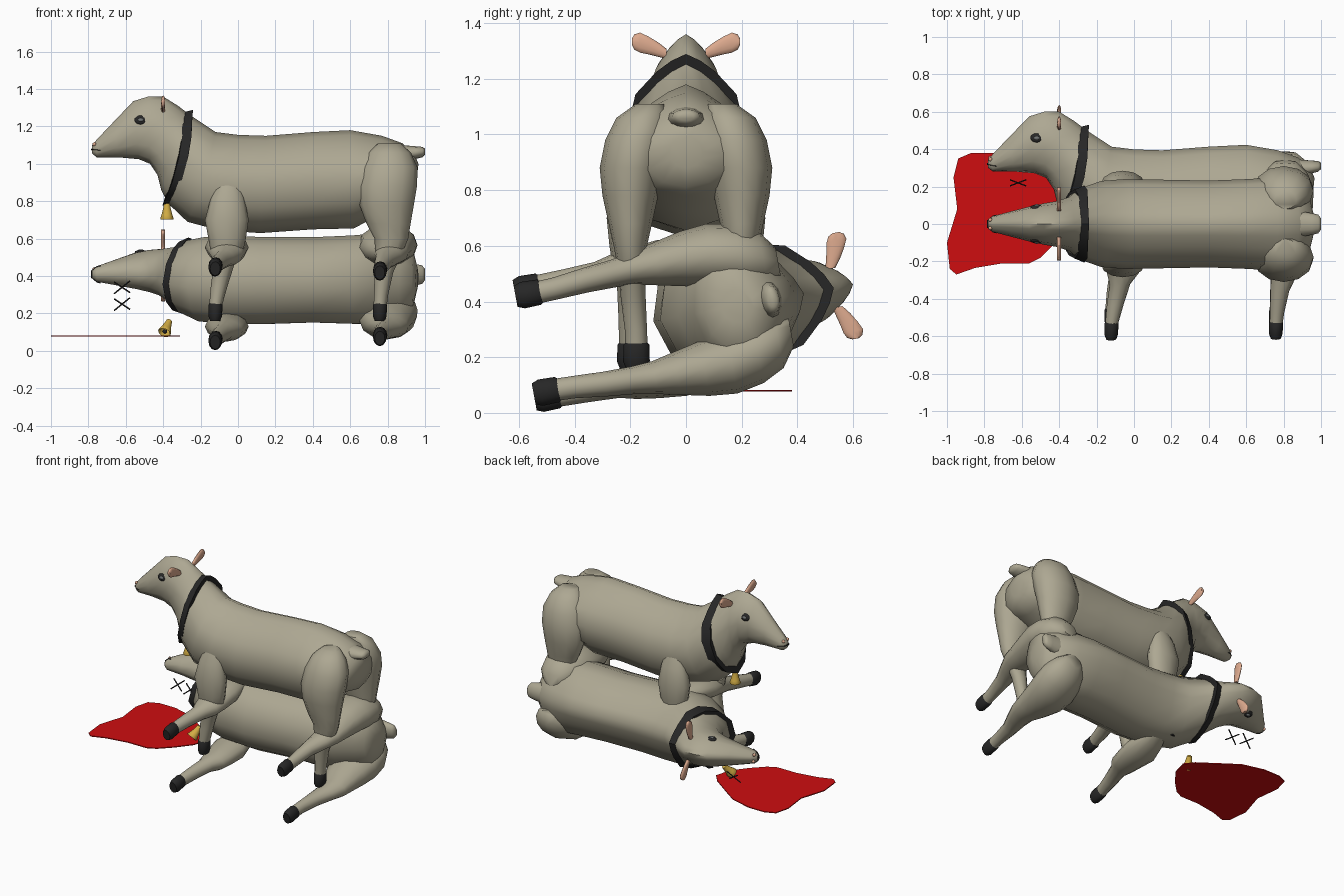
import bpy, bmesh, math
from mathutils import Vector, Matrix

cube = bpy.data.objects.get("Cube")
if cube:
    bpy.data.objects.remove(cube, do_unlink=True)


def material(name, rgb):
    m = bpy.data.materials.new(name)
    m.use_nodes = True
    m.diffuse_color = (*rgb, 1)
    m.node_tree.nodes["Principled BSDF"].inputs["Base Color"].default_value = (*rgb, 1)
    return m


WOOL = material("grey_beige_coat", (0.42, 0.39, 0.29))
BLACK = material("black", (0.02, 0.02, 0.02))
PINK = material("ear_pink", (0.72, 0.40, 0.27))
GOLD = material("bell_gold", (0.65, 0.42, 0.06))
RED = material("puddle_red", (0.62, 0.004, 0.005))
GREY = material("eye_grey", (0.16, 0.17, 0.17))


def finish(bm, name, mat, matrix=Matrix(), angle=50):
    bmesh.ops.recalc_face_normals(bm, faces=bm.faces)
    me = bpy.data.meshes.new(name)
    bm.to_mesh(me)
    bm.free()
    me.materials.append(mat)
    ob = bpy.data.objects.new(name, me)
    bpy.context.collection.objects.link(ob)
    ob.matrix_world = matrix
    bpy.ops.object.select_all(action="DESELECT")
    ob.select_set(True)
    bpy.context.view_layer.objects.active = ob
    bpy.ops.object.shade_smooth_by_angle(angle=math.radians(angle))
    return ob


def loft(rings):
    bm = bmesh.new()
    loops = [[bm.verts.new(p) for p in ring] for ring in rings]
    n = len(loops[0])
    for a, b in zip(loops, loops[1:]):
        for i in range(n):
            j = (i + 1) % n
            bm.faces.new((a[i], a[j], b[j], b[i]))
    bm.faces.new(loops[0])
    bm.faces.new(loops[-1])
    return bm


# Half cross-section of the trunk: (side, up), with a soft ridge on top
HALF = [(0, 1), (.26, .9), (.52, .74), (.88, .42), (1, 0), (.9, -.48), (.55, -.84), (0, -1)]
SECTION = HALF + [(-s, u) for s, u in HALF[-2:0:-1]]


def trunk_ring(tx, tz, bx, bz, width, bow=0.0, grow=1.0):
    top, bottom = Vector((tx, 0, tz)), Vector((bx, 0, bz))
    mid, axis = (top + bottom) / 2, (top - bottom) / 2
    return [mid + axis * u * grow + Vector((bow * s * s, s * width * grow, 0)) for s, u in SECTION]


def ellipse(center, a, b, n=12):
    c, a, b = Vector(center), Vector(a), Vector(b)
    return [c + a * math.cos(t * math.tau / n) + b * math.sin(t * math.tau / n) for t in range(n)]


def leg_ring(x, y, z, rx, ry):
    return ellipse((x, y, z), (rx, 0, 0), (0, ry, 0))


# Stations from nose to rump: top x, top z, bottom x, bottom z, half width
TRUNK = [
    (-.78, 1.10, -.78, 1.055, .02), (-.755, 1.13, -.755, 1.035, .042),
    (-.66, 1.23, -.64, 1.035, .07), (-.56, 1.335, -.53, 1.025, .097),
    (-.48, 1.36, -.47, 1.0, .112), (-.40, 1.36, -.43, .94, .122),
    (-.32, 1.31, -.41, .86, .145, .02), (-.255, 1.26, -.375, .79, .19, .025),
    (-.12, 1.17, -.27, .69, .23, .02), (.0, 1.155, -.1, .645, .24),
    (.15, 1.15, .12, .63, .237), (.4, 1.17, .4, .65, .232),
    (.6, 1.18, .62, .655, .24), (.77, 1.15, .74, .72, .25),
    (.88, 1.11, .86, .78, .22), (.945, 1.05, .93, .81, .15), (.965, 1.0, .95, .88, .06)]

# Legs from top to ankle: x, y, z, x radius, y radius
HIND_LEG = [
    (.81, .13, 1.11, .06, .05), (.81, .155, 1.06, .115, .095), (.81, .175, .98, .15, .115),
    (.80, .195, .88, .157, .115), (.795, .2, .78, .145, .1), (.805, .2, .68, .118, .078),
    (.82, .2, .6, .09, .06), (.805, .195, .52, .072, .05), (.78, .19, .42, .05, .045),
    (.765, .18, .3, .038, .04), (.76, .178, .24, .035, .04)]
FRONT_LEG = [
    (-.05, .2, .9, .06, .03), (-.055, .21, .82, .09, .055), (-.06, .215, .7, .117, .07),
    (-.058, .21, .6, .1, .065), (-.06, .205, .52, .085, .058), (-.075, .2, .46, .055, .048),
    (-.1, .2, .35, .045, .043), (-.12, .2, .24, .034, .04)]
# Ear from root to tip: side, height, half height
EAR = [(.07, 1.29, .018), (.1, 1.305, .026), (.135, 1.32, .032),
       (.165, 1.33, .036), (.185, 1.332, .028), (.194, 1.333, .012)]


def build_animal(tag, m):
    finish(loft([trunk_ring(*s) for s in TRUNK]), tag + "_body", WOOL, m, 60)

    # Tail stub
    tail = [(.88, 1.05, .07, .05), (.95, 1.06, .058, .034), (.985, 1.063, .05, .028), (1.0, 1.065, .03, .016)]
    finish(loft([ellipse((x, 0, z), (0, w, 0), (0, 0, h)) for x, z, w, h in tail]),
           tag + "_tail", WOOL, m, 60)

    # Collar band around the neck
    band = [trunk_ring(-.268 + d, 1.272 + d * .25, -.375 + d, .795 + d * .25, .187 + d * .4, .03, 1.045)
            for d in (-.026, .026)]
    finish(loft(band), tag + "_collar", BLACK, m, 40)

    # Mouth line
    finish(loft([ellipse((x, 0, z), (0, w, 0), (0, 0, .004)) for x, z, w in
                 ((-.785, 1.077, .02), (-.755, 1.075, .045), (-.735, 1.072, .05))]),
           tag + "_mouth", BLACK, m)

    for side, word in ((-1, "left"), (1, "right")):
        flip = m @ Matrix.Diagonal((1, side, 1, 1))
        for kind, rows in (("front", FRONT_LEG), ("hind", HIND_LEG)):
            def mirrored(rs):
                return loft([leg_ring(x, y * side, z, rx, ry) for x, y, z, rx, ry in rs])
            finish(mirrored(rows), f"{tag}_{kind}_{word}_leg", WOOL, m, 60)
            x, y = rows[-1][:2]
            hoof = [(x, y, .255, .033, .038), (x, y, .245, .038, .046),
                    (x - .002, y, .185, .036, .048), (x - .002, y, .16, .027, .038)]
            finish(mirrored(hoof), f"{tag}_{kind}_{word}_hoof", BLACK, m, 50)

        ear = [ellipse((-.4, y * side, z), (.011, 0, 0), (0, 0, h)) for y, z, h in EAR]
        finish(loft(ear), f"{tag}_{word}_ear", PINK, m, 60)

        # Eye with a dark rim, and a nostril
        for part, mat, size, out in (("eye_rim", BLACK, (.034, .012, .025), .09),
                                     ("eye", GREY, (.016, .008, .010), .098)):
            bm = bmesh.new()
            bmesh.ops.create_uvsphere(bm, u_segments=12, v_segments=8, radius=1)
            bmesh.ops.transform(bm, verts=bm.verts, matrix=Matrix.Translation((-.52, out * side, 1.235))
                                @ Matrix.Rotation(math.radians(18 * side), 4, "X")
                                @ Matrix.Diagonal((*size, 1)))
            finish(bm, f"{tag}_{word}_{part}", mat, m, 60)
        bm = bmesh.new()
        bmesh.ops.create_icosphere(bm, subdivisions=1, radius=.012)
        bmesh.ops.translate(bm, verts=bm.verts, vec=(-.768, .022 * side, 1.105))
        finish(bm, f"{tag}_{word}_nostril", PINK, m, 60)


def build_bell(name, matrix):
    shape = [(.045, .008), (.04, .016), (.015, .02), (-.02, .029), (-.04, .036), (-.045, .034),
             (-.04, .029), (.0, .02)]
    finish(loft([leg_ring(0, 0, z, r, r) for z, r in shape]), name, GOLD, matrix, 40)
    bm = bmesh.new()
    bmesh.ops.create_icosphere(bm, subdivisions=2, radius=.012)
    bmesh.ops.translate(bm, verts=bm.verts, vec=(0, 0, -.035))
    finish(bm, name + "_clapper", BLACK, matrix, 60)


# The second animal lies on its side
build_animal("standing", Matrix())
build_animal("lying", Matrix.Translation((0, -.737, .214)) @ Matrix.Rotation(math.radians(-79.5), 4, "X"))

build_bell("standing_bell", Matrix.Translation((-.38, 0, .748)))
build_bell("fallen_bell", Matrix.Translation((-.38, .08, .13))
           @ Matrix.Rotation(math.radians(-40), 4, "X") @ Matrix.Rotation(math.radians(18), 4, "Y"))

# Crossed strokes near the lying head
for label, spot in (("upper", (-.62, .22, .34)), ("lower", (-.62, .36, .25))):
    bm = bmesh.new()
    for slope in (-1, 1):
        d = Vector((.042, .016, .034 * slope)) if slope > 0 else Vector((.042, -.016, -.028))
        rot = d.to_track_quat("Z", "Y").to_matrix().to_4x4()
        bmesh.ops.create_cone(bm, cap_ends=True, segments=6, radius1=.004, radius2=.004,
                              depth=d.length * 2, matrix=Matrix.Translation(spot) @ rot)
    finish(bm, label + "_cross", BLACK)

# Flat puddle
OUTLINE = [(-1, -.1), (-.985, -.24), (-.95, -.27), (-.85, -.235), (-.7, -.21), (-.56, -.21),
           (-.5, -.18), (-.42, -.1), (-.34, 0), (-.31, .11), (-.36, .17), (-.5, .27),
           (-.6, .34), (-.75, .38), (-.87, .38), (-.94, .35), (-.965, .25), (-.945, .08)]
finish(loft([[(x, y, z) for x, y in OUTLINE] for z in (.077, .083)]), "puddle", RED, angle=30)
